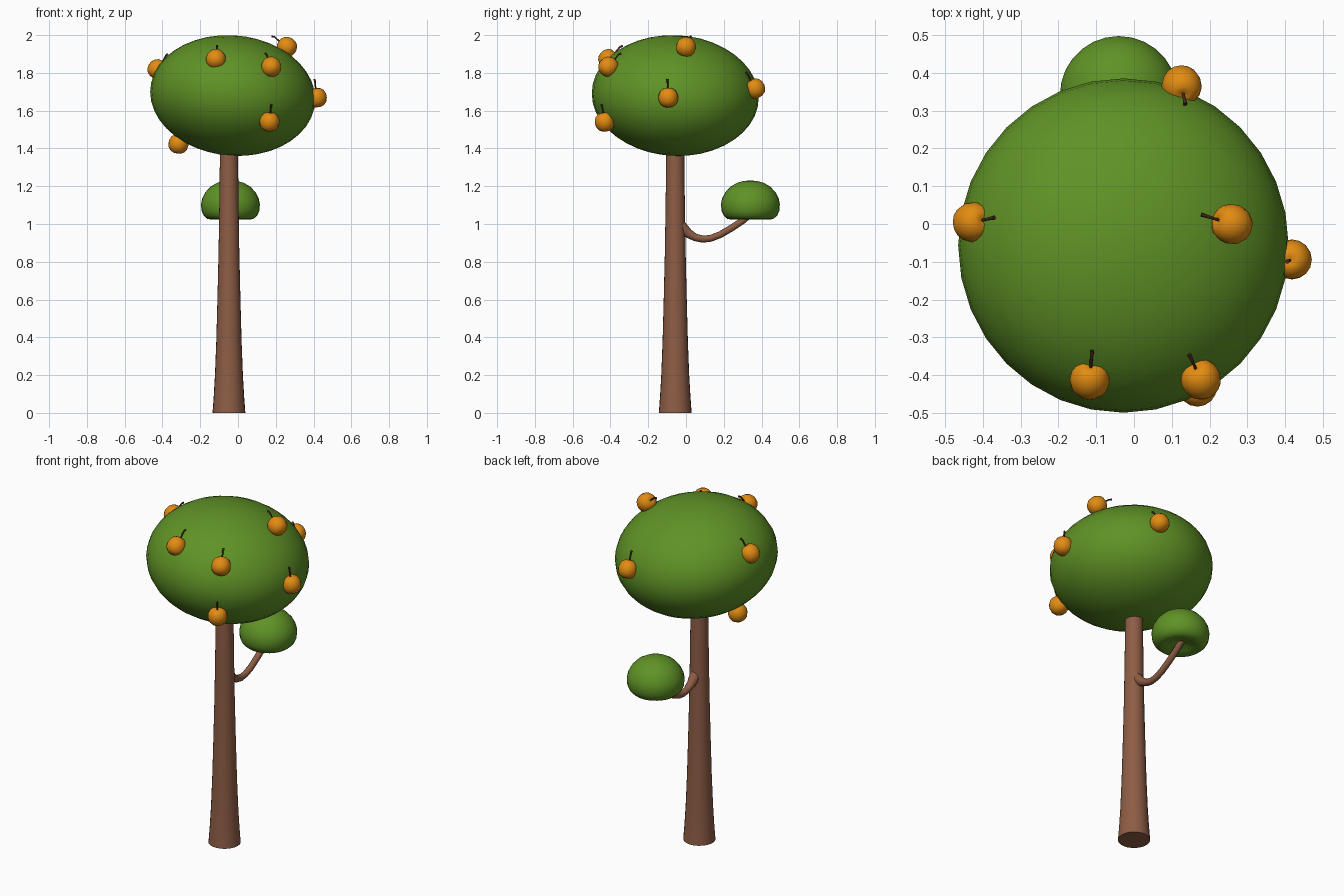
import bpy, bmesh, math
from mathutils import Vector

if "Cube" in bpy.data.objects:
    bpy.data.objects.remove(bpy.data.objects["Cube"])


def material(name, rgb):
    m = bpy.data.materials.new(name)
    m.diffuse_color = (*rgb, 1)
    m.use_nodes = True
    m.node_tree.nodes["Principled BSDF"].inputs["Base Color"].default_value = m.diffuse_color
    return m


GREEN = material("leaf green", (0.115, 0.29, 0.019))
BROWN = material("bark brown", (0.27, 0.11, 0.06))
ORANGE = material("fruit orange", (0.76, 0.26, 0.006))
DARK = material("stem dark brown", (0.07, 0.025, 0.015))


def finish(name, bm, mat, loc=(0, 0, 0)):
    bmesh.ops.recalc_face_normals(bm, faces=bm.faces[:])
    me = bpy.data.meshes.new(name)
    bm.to_mesh(me)
    bm.free()
    me.materials.append(mat)
    ob = bpy.data.objects.new(name, me)
    ob.location = loc
    bpy.context.collection.objects.link(ob)
    bpy.ops.object.select_all(action='DESELECT')
    ob.select_set(True)
    bpy.context.view_layer.objects.active = ob
    bpy.ops.object.shade_smooth_by_angle(angle=math.radians(50))
    return ob


def skin(rings, bm):
    """Bridge a list of vertex rings and cap both ends."""
    n = len(rings[0])
    for a, b in zip(rings, rings[1:]):
        for i in range(n):
            j = (i + 1) % n
            bm.faces.new((a[i], a[j], b[j], b[i]))
    bm.faces.new(rings[0])
    bm.faces.new(rings[-1])


def tube(name, points, radii, mat, sides=12, loc=(0, 0, 0)):
    bm = bmesh.new()
    pts = [Vector(p) for p in points]
    rings = []
    for k, (p, r) in enumerate(zip(pts, radii)):
        t = (pts[min(k + 1, len(pts) - 1)] - pts[max(k - 1, 0)]).normalized()
        u = Vector((1, 0, 0))
        u = (u - t * u.dot(t)).normalized()
        v = t.cross(u)
        angles = [2 * math.pi * i / sides for i in range(sides)]
        rings.append([bm.verts.new(p + (u * math.cos(a) + v * math.sin(a)) * r) for a in angles])
    skin(rings, bm)
    return finish(name, bm, mat, loc)


def lathe(name, profile, mat, loc, sides=24, axis=(0, 0, 1)):
    bm = bmesh.new()
    q = Vector((0, 0, 1)).rotation_difference(Vector(axis))
    rings = []
    for r, z in profile:
        rings.append([bm.verts.new(q @ Vector((r * math.cos(2 * math.pi * i / sides),
                                               r * math.sin(2 * math.pi * i / sides), z)))
                      for i in range(sides)])
    skin(rings, bm)
    return finish(name, bm, mat, loc)


# Flared trunk, its top hidden in the crown
lathe("trunk", [(0.087, 0), (0.081, 0.08), (0.074, 0.2), (0.067, 0.38), (0.061, 0.6),
                (0.055, 0.85), (0.051, 1.1), (0.048, 1.35), (0.046, 1.48)],
      BROWN, (-0.048, -0.057, 0))

# Side branch, sagging and then rising to the small leaf clump
branch = [(-0.04, 1.0), (-0.015, 0.975), (0.015, 0.948), (0.05, 0.929), (0.09, 0.92), (0.13, 0.924),
          (0.18, 0.943), (0.24, 0.978), (0.30, 1.018), (0.35, 1.06)]
tube("branch", [(-0.045, y, z) for y, z in branch],
     [0.034, 0.03, 0.024, 0.02, 0.019, 0.018, 0.018, 0.018, 0.018, 0.017], BROWN)

# Main crown: a squashed, slightly tilted ball
bm = bmesh.new()
bmesh.ops.create_uvsphere(bm, u_segments=32, v_segments=20, radius=1)
for v in bm.verts:
    x, y, z = v.co.x * 0.437, v.co.y * 0.442, v.co.z * 0.319
    v.co = (x, y, z - 0.045 * x - 0.025 * y)
finish("crown", bm, GREEN, (-0.028, -0.057, 1.68))

# Small leaf clump: dome with a hollow underside
lathe("small_leaf_clump", [(0.004, 0.13), (0.035, 0.128), (0.07, 0.118), (0.105, 0.098), (0.133, 0.068),
                           (0.15, 0.035), (0.156, 0.005), (0.153, -0.03), (0.142, -0.055),
                           (0.122, -0.073), (0.1, -0.077), (0.07, -0.068), (0.035, -0.055), (0.004, -0.05)],
      GREEN, (-0.04, 0.341, 1.1), 28)

# Fruits: centre, then the offset of the stem tip
fruits = [((-0.425, 0.005, 1.82), (0.055, 0.012, 0.08)),
          ((-0.117, -0.41, 1.873), (0.006, 0.075, 0.07)),
          ((0.176, -0.41, 1.833), (-0.03, 0.065, 0.07)),
          ((0.167, -0.43, 1.542), (0.01, -0.018, 0.09)),
          ((0.417, -0.094, 1.67), (-0.012, -0.005, 0.097)),
          ((0.258, 0.0, 1.938), (-0.08, 0.025, 0.055)),
          ((0.126, 0.365, 1.718), (0.01, -0.048, 0.085)),
          ((-0.315, -0.035, 1.425), (0.015, 0.0, 0.095))]
fruit_profile = [(0.002, 0.043), (0.012, 0.048), (0.026, 0.046), (0.041, 0.035), (0.051, 0.015),
                 (0.053, -0.005), (0.048, -0.026), (0.036, -0.042), (0.018, -0.051), (0.002, -0.052)]
for i, (centre, tip) in enumerate(fruits, 1):
    t = Vector(tip)
    lathe(f"fruit_{i}", fruit_profile, ORANGE, centre, 16, t)
    bend = Vector((0, 0, 0.008))
    tube(f"fruit_stem_{i}", [t * 0.4, t * 0.6 + bend * 0.6, t * 0.8 + bend, t],
         [0.004, 0.004, 0.0045, 0.006], DARK, 8, centre)
